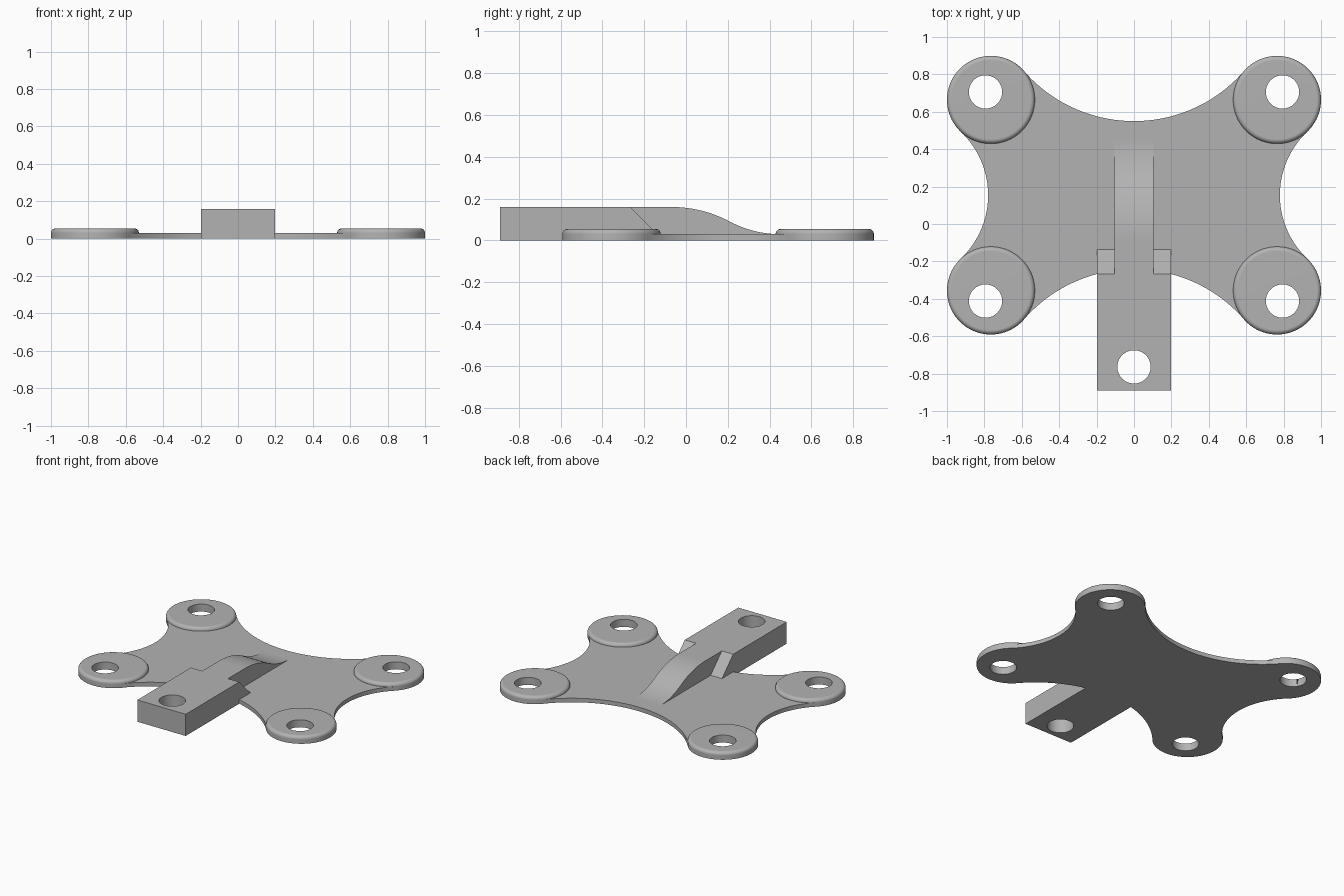
import bpy
import bmesh
from math import sin, cos, pi, radians, atan2
from mathutils import Vector

cube = bpy.data.objects.get("Cube")
if cube:
    bpy.data.objects.remove(cube, do_unlink=True)

grey = bpy.data.materials.new("plain_grey")
grey.use_nodes = True
colour = (0.45, 0.45, 0.45, 1)
grey.diffuse_color = colour
grey.node_tree.nodes["Principled BSDF"].inputs["Base Color"].default_value = colour

PLATE, BAR_TOP = 0.03, 0.16
PAD_X, PAD_R, PAD_H, ROUND = 0.765, 0.235, 0.055, 0.024
MID_Y, PAD_DY = 0.154, 0.51


def add_object(name, bm):
    bmesh.ops.remove_doubles(bm, verts=bm.verts, dist=1e-5)
    bmesh.ops.recalc_face_normals(bm, faces=bm.faces)
    mesh = bpy.data.meshes.new(name)
    bm.to_mesh(mesh)
    bm.free()
    mesh.materials.append(grey)
    obj = bpy.data.objects.new(name, mesh)
    bpy.context.collection.objects.link(obj)
    return obj


def extrude(name, points, offset):
    bm = bmesh.new()
    face = bm.faces.new([bm.verts.new(p) for p in points])
    new = bmesh.ops.extrude_face_region(bm, geom=[face])["geom"]
    bmesh.ops.translate(bm, vec=offset, verts=[v for v in new if isinstance(v, bmesh.types.BMVert)])
    return add_object(name, bm)


def side_profile(name, yz, half_width):
    return extrude(name, [(-half_width, y, z) for y, z in yz], (2 * half_width, 0, 0))


def cylinder(name, x, y, radius):
    ring = [(x + radius * cos(2 * pi * i / 64), y + radius * sin(2 * pi * i / 64), -0.1) for i in range(64)]
    return extrude(name, ring, (0, 0, 0.5))


def arc(centre, radius, start, end, steps):
    return [(centre[0] + radius * cos(start + (end - start) * i / steps),
             centre[1] + radius * sin(start + (end - start) * i / steps)) for i in range(steps + 1)]


def pad(name, x, y):
    # Disc with a rounded upper rim
    rim = arc((PAD_R - ROUND, PAD_H - ROUND), ROUND, 0, pi / 2, 6)
    profile = [(0, 0), (PAD_R, 0)] + rim + [(0, PAD_H)]
    bm = bmesh.new()
    verts = [bm.verts.new((x + r, y, z)) for r, z in profile]
    edges = [bm.edges.new(pair) for pair in zip(verts, verts[1:])]
    bmesh.ops.spin(bm, geom=verts + edges, cent=(x, y, 0), axis=(0, 0, 1), angle=2 * pi, steps=80)
    return add_object(name, bm)


def combine(target, other, operation):
    mod = target.modifiers.new(operation, 'BOOLEAN')
    mod.operation, mod.object, mod.solver = operation, other, 'EXACT'
    bpy.context.view_layer.objects.active = target
    bpy.ops.object.modifier_apply(modifier=mod.name)
    bpy.data.objects.remove(other, do_unlink=True)


# Plate outline: concave arcs tangent to the four pads
def concave(centre, radius, facing, pad_centre):
    to_pad = Vector(pad_centre) - Vector(centre)
    half = abs(atan2(to_pad.x * sin(facing) - to_pad.y * cos(facing),
                     to_pad.x * cos(facing) + to_pad.y * sin(facing)))
    return arc(centre, radius, facing + half, facing - half, 40)


corner = (PAD_X, PAD_DY)
right = concave((1.246, 0), 0.466, pi, corner)
back = concave((0, 1.176), 0.78, -pi / 2, corner)
outline = right + [corner] + back + [(-PAD_X, PAD_DY)]
outline += [(-x, -y) for x, y in outline]
plate = extrude("mounting_bracket", [(x, y + MID_Y, 0) for x, y in outline], (0, 0, PLATE))

# Wide bar with a sloped inner end
bar = side_profile("bar", [(-0.89, 0), (-0.89, BAR_TOP), (-0.267, BAR_TOP), (-0.107, 0)], 0.197)
combine(plate, bar, 'UNION')

# Narrow rib that sweeps down onto the plate
crest = arc((-0.07, BAR_TOP - 0.595), 0.595, pi / 2, pi / 2 - 0.49, 16)
foot = arc((0.45, PLATE + 0.51), 0.51, -pi / 2 - 0.49, -pi / 2, 14)
rib = side_profile("rib", [(-0.4, 0), (-0.4, BAR_TOP)] + crest + foot[1:] + [(0.45, 0)], 0.105)
combine(plate, rib, 'UNION')

# Round pads, each with an off-centre hole
for sx in (-1, 1):
    for sy in (-1, 1):
        combine(plate, pad("pad", sx * PAD_X, MID_Y + sy * PAD_DY), 'UNION')
for sx in (-1, 1):
    for sy in (-1, 1):
        combine(plate, cylinder("hole", sx * 0.794, MID_Y - 0.007 + sy * 0.559, 0.089), 'DIFFERENCE')
combine(plate, cylinder("bar_hole", 0, -0.764, 0.089), 'DIFFERENCE')

# Smooth curves, crisp edges
bpy.ops.object.select_all(action='DESELECT')
plate.select_set(True)
bpy.context.view_layer.objects.active = plate
bpy.ops.object.shade_smooth_by_angle(angle=radians(30))
normals = plate.modifiers.new("face_normals", 'WEIGHTED_NORMAL')
normals.keep_sharp = True
